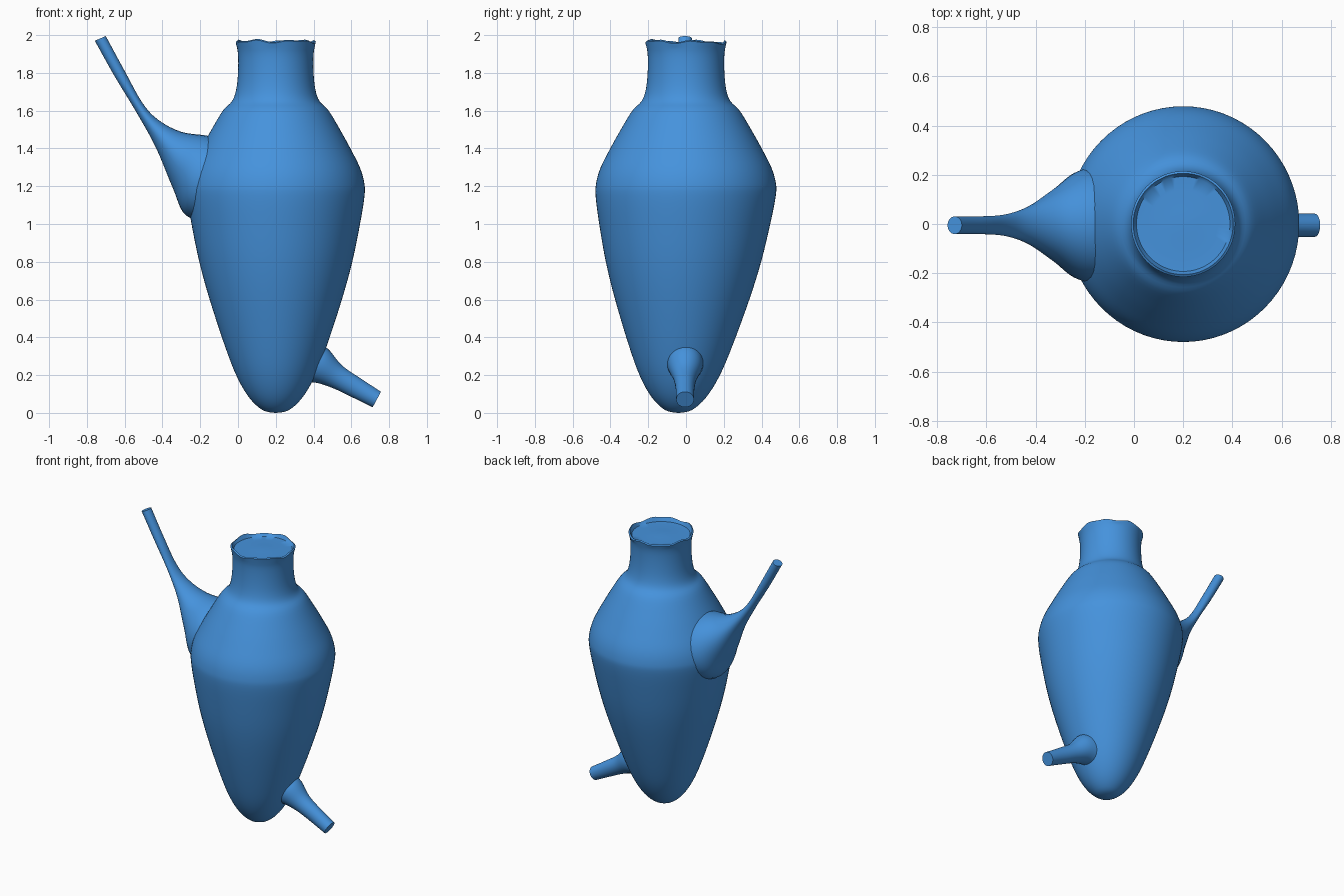
import bpy, bmesh, math
from mathutils import Vector

if "Cube" in bpy.data.objects:
    bpy.data.objects.remove(bpy.data.objects["Cube"])


def smooth_path(pts, steps):
    """Catmull-Rom resampling of a list of vectors."""
    out = []
    n = len(pts)
    for i in range(n - 1):
        a, b = pts[max(i - 1, 0)], pts[i]
        c, d = pts[i + 1], pts[min(i + 2, n - 1)]
        for k in range(steps):
            t = k / steps
            out.append(0.5 * (2 * b + (c - a) * t + (2 * a - 5 * b + 4 * c - d) * t * t
                              + (3 * b - a - 3 * c + d) * t ** 3))
    out.append(pts[-1])
    return out


def skin(name, rings, angle, mat):
    """Bridge equal-sized rings of points and close both ends."""
    bm = bmesh.new()
    loops = [[bm.verts.new(p) for p in ring] for ring in rings]
    n = len(loops[0])
    for lo, hi in zip(loops, loops[1:]):
        for i in range(n):
            j = (i + 1) % n
            bm.faces.new((lo[i], lo[j], hi[j], hi[i]))
    bm.faces.new(loops[0][::-1])
    bm.faces.new(loops[-1])
    bmesh.ops.recalc_face_normals(bm, faces=bm.faces)
    mesh = bpy.data.meshes.new(name)
    bm.to_mesh(mesh)
    bm.free()
    ob = bpy.data.objects.new(name, mesh)
    bpy.context.collection.objects.link(ob)
    mesh.materials.append(mat)
    bpy.ops.object.select_all(action='DESELECT')
    ob.select_set(True)
    bpy.context.view_layer.objects.active = ob
    bpy.ops.object.shade_smooth_by_angle(angle=math.radians(angle))
    return ob


def tube(name, sections, mat, n=32, y=0.0):
    """Elliptical tube; each section is (upper x, upper z, lower x, lower z, half width)."""
    rings = []
    for s in smooth_path([Vector(q) for q in sections], 6):
        up, low = Vector((s[0], y, s[1])), Vector((s[2], y, s[3]))
        mid, half = (up + low) / 2, (up - low) / 2
        rings.append([mid + half * math.cos(a) + Vector((0, s[4] * math.sin(a), 0))
                      for a in (2 * math.pi * i / n for i in range(n))])
    return skin(name, rings, 50, mat)


blue = bpy.data.materials.new("blue_clay")
blue.diffuse_color = (0.06, 0.29, 0.72, 1)
blue.use_nodes = True
blue.node_tree.nodes["Principled BSDF"].inputs["Base Color"].default_value = blue.diffuse_color

# Jar body: radius, height; leans slightly towards the front at its base
SIDES = 72
profile = [(0.004, 0), (0.07, 0.015), (0.14, 0.08), (0.205, 0.19), (0.268, 0.35),
           (0.35, 0.6), (0.405, 0.8), (0.446, 1.0), (0.47, 1.15), (0.468, 1.22),
           (0.445, 1.3), (0.395, 1.4), (0.34, 1.5), (0.28, 1.6), (0.232, 1.65),
           (0.21, 1.71), (0.2, 1.8), (0.2, 1.9), (0.212, 1.962)]
outer = [(p[0], p[1]) for p in smooth_path([Vector(p) for p in profile], 4)]
# Uneven rim and the shallow closed mouth inside it
mouth = [(0.203, 1.968), (0.19, 1.945), (0.14, 1.943), (0.06, 1.947), (0.004, 1.948)]
rings = []
for r, z in outer + mouth:
    lean = -0.04 * max(0, 1 - z / 1.2)
    ring = []
    for i in range(SIDES):
        a = 2 * math.pi * i / SIDES
        wob = 0.005 * math.sin(5 * a) + 0.004 * math.sin(9 * a + 1) - 0.004 * math.sin(a)
        dz = wob if z > 1.95 else 0
        ring.append(Vector((0.2 + r * math.cos(a), lean + r * 1.015 * math.sin(a), z + dz)))
    rings.append(ring)
skin("jar_body", rings, 50, blue)

# Tall flared spout on the left shoulder
tube("upper_spout", [
    (0.02, 1.42, -0.12, 1.0, 0.24),
    (-0.15, 1.465, -0.275, 1.045, 0.225),
    (-0.3, 1.488, -0.345, 1.19, 0.15),
    (-0.42, 1.55, -0.435, 1.405, 0.078),
    (-0.505, 1.64, -0.54, 1.595, 0.044),
    (-0.6, 1.81, -0.655, 1.785, 0.036),
    (-0.70, 1.995, -0.758, 1.97, 0.036)], blue, y=-0.005)

# Short drain nozzle low on the right
tube("lower_nozzle", [
    (0.40, 0.38, 0.33, 0.16, 0.10),
    (0.475, 0.34, 0.41, 0.16, 0.09),
    (0.55, 0.252, 0.50, 0.132, 0.063),
    (0.65, 0.182, 0.60, 0.085, 0.05),
    (0.757, 0.112, 0.713, 0.03, 0.047)], blue, y=-0.005)
